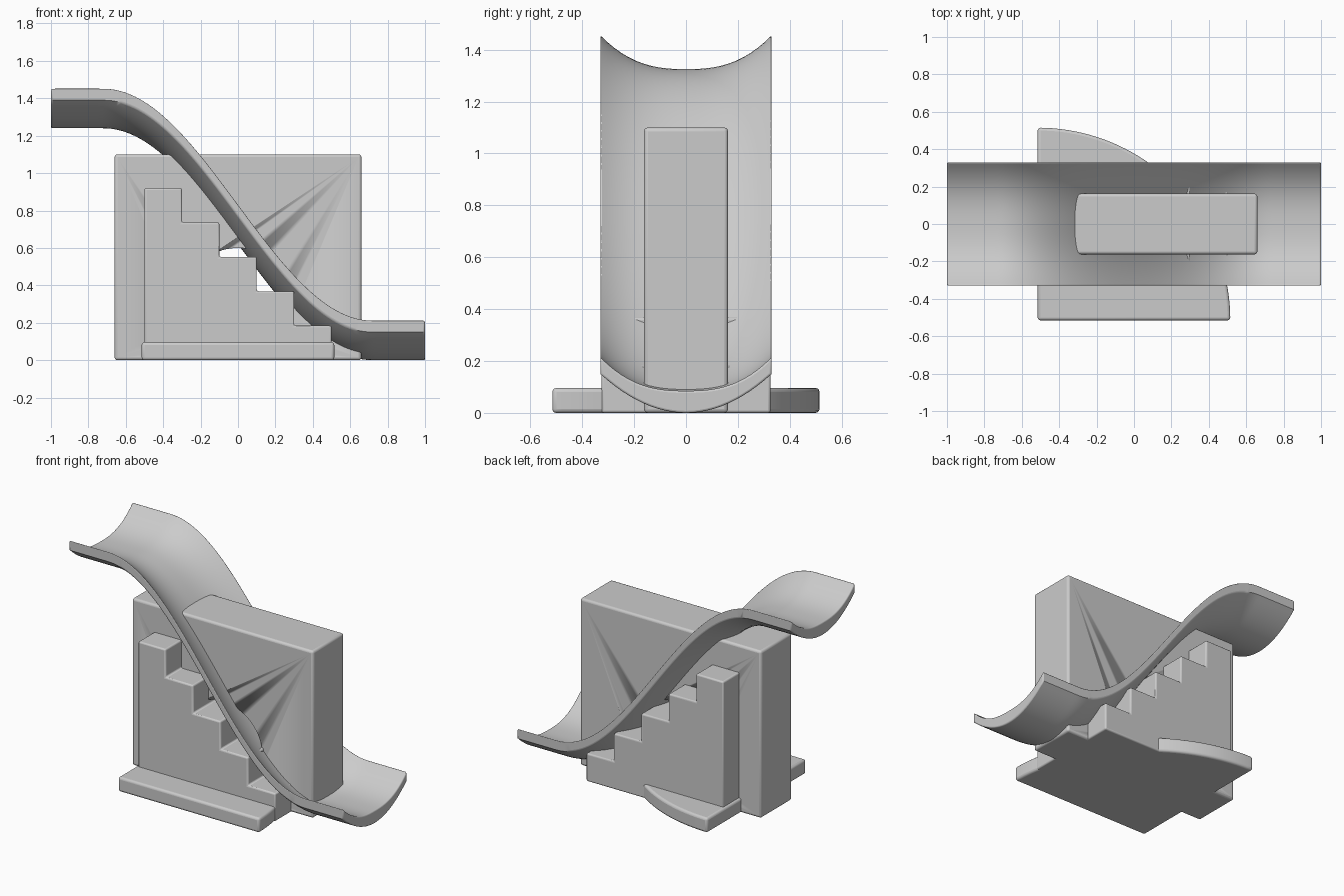
import bpy, bmesh, math

cube = bpy.data.objects.get("Cube")
if cube:
    bpy.data.objects.remove(cube, do_unlink=True)

grey = bpy.data.materials.new("light_grey")
grey.use_nodes = True
COLOUR = (0.6, 0.6, 0.6, 1)
grey.diffuse_color = COLOUR
grey.node_tree.nodes["Principled BSDF"].inputs["Base Color"].default_value = COLOUR


def finish(name, bm, bevel=0.015):
    """Turn a bmesh into a smooth object with softly rounded edges."""
    bmesh.ops.recalc_face_normals(bm, faces=bm.faces)
    mesh = bpy.data.meshes.new(name)
    bm.to_mesh(mesh)
    bm.free()
    mesh.materials.append(grey)
    obj = bpy.data.objects.new(name, mesh)
    bpy.context.collection.objects.link(obj)
    if bevel:
        mod = obj.modifiers.new("rounded_edges", "BEVEL")
        mod.width = bevel
        mod.segments = 3
        mod.limit_method = "ANGLE"
        mod.angle_limit = math.radians(50)
    bpy.ops.object.select_all(action="DESELECT")
    obj.select_set(True)
    bpy.context.view_layer.objects.active = obj
    bpy.ops.object.shade_smooth_by_angle(angle=math.radians(35))
    return obj


def prism(name, points, offset, bevel=0.015):
    """Extrude a closed outline along an offset."""
    bm = bmesh.new()
    face = bm.faces.new([bm.verts.new(p) for p in points])
    new = bmesh.ops.extrude_face_region(bm, geom=[face])["geom"]
    verts = [g for g in new if isinstance(g, bmesh.types.BMVert)]
    bmesh.ops.translate(bm, verts=verts, vec=offset)
    return finish(name, bm, bevel)


# Tall block with a round tunnel through it
W, D, H = 0.66, 0.162, 1.1
block = prism("tower_block", [(-W, -D, 0), (W, -D, 0), (W, -D, H), (-W, -D, H)], (0, 2 * D, 0))
ring = [2 * math.pi * i / 64 for i in range(64)]
cutter = prism("tunnel_cutter", [(0.295 * math.cos(a), -0.4, 0.305 + 0.295 * math.sin(a)) for a in ring],
               (0, 0.8, 0), 0)
cutter.hide_render = True
cutter.hide_viewport = True
cut = block.modifiers.new("tunnel", "BOOLEAN")
cut.operation = "DIFFERENCE"
cut.object = cutter

# Staircase descending towards +x
RISE, RUN, SIDE = 0.184, 0.2, 0.326
outline = [(0.5, -SIDE, 0), (-0.5, -SIDE, 0)]
for i in range(5):
    z = RISE * (5 - i)
    x = -0.5 + RUN * i
    outline += [(x, -SIDE, z), (x + RUN, -SIDE, z)]
prism("stairs", outline, (0, 2 * SIDE, 0), 0.01)

# Quarter-disc base plate
R, C = 1.03, -0.515
arc = [math.pi / 2 * i / 40 for i in range(41)]
prism("base_plate", [(C, C, 0)] + [(C + R * math.cos(a), C + R * math.sin(a), 0) for a in arc], (0, 0, 0.096))


# S-shaped trough slide
def slide_height(x):
    t = max(-1, min(1, x / 0.72))
    return 0.62 * (1 - math.sin(t * math.pi / 2))


HALF = 0.33
steps = [-1 + i / 12 for i in range(25)]
section = [(HALF * t, 0.15 * t * t) for t in steps]
section += [(HALF * t, 0.085 + 0.13 * abs(t) ** 2.6) for t in reversed(steps)]
bm = bmesh.new()
rows = []
for i in range(81):
    x = -1 + i / 40
    rows.append([bm.verts.new((x, y, slide_height(x) + z)) for y, z in section])
n = len(section)
for a, b in zip(rows, rows[1:]):
    for j in range(n):
        k = (j + 1) % n
        bm.faces.new((a[j], a[k], b[k], b[j]))
bm.faces.new(rows[0])
bm.faces.new(rows[-1])
finish("slide", bm, 0.008)
